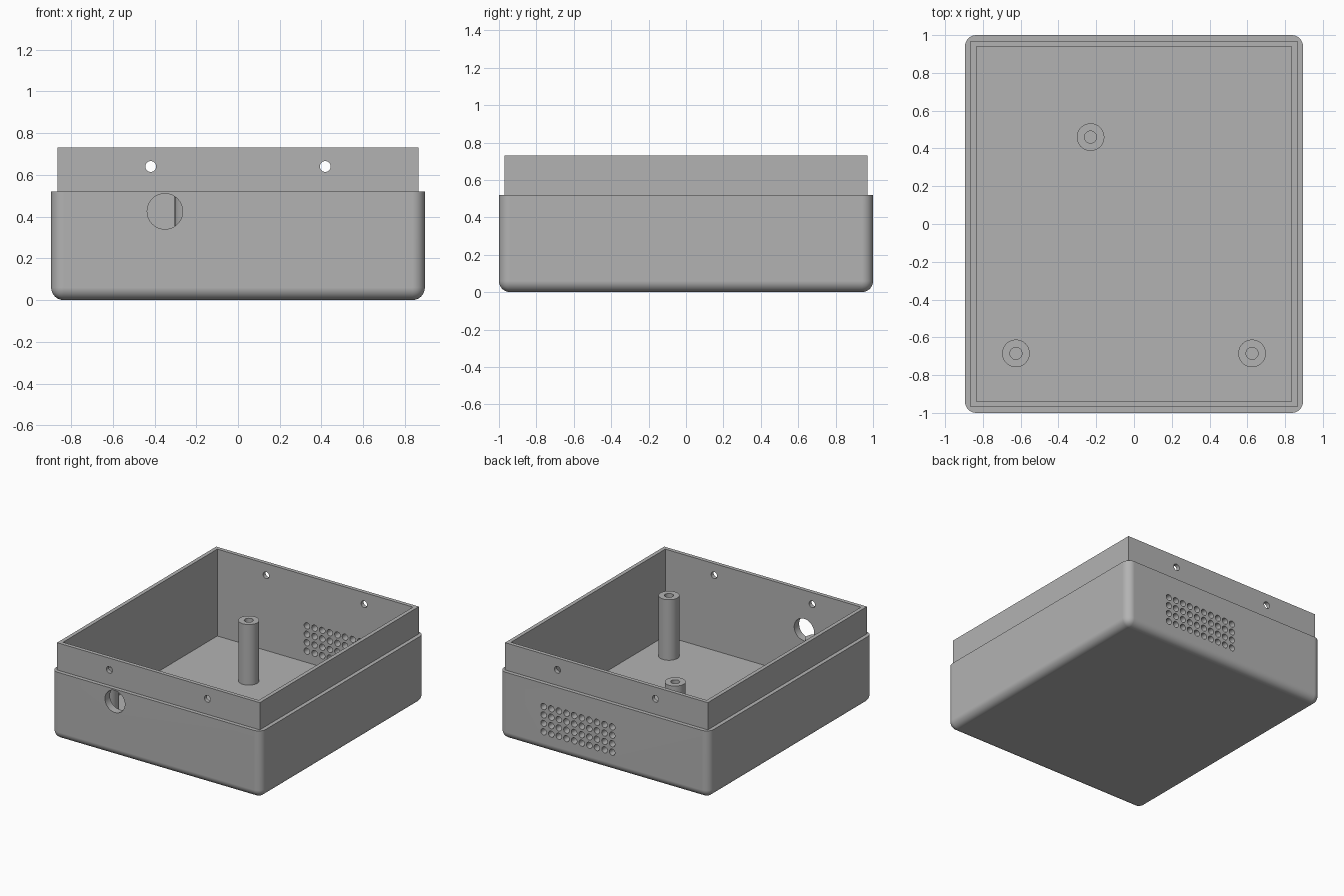
import bpy
import bmesh
from math import pi, radians
from mathutils import Matrix

cube = bpy.data.objects.get("Cube")
if cube:
    bpy.data.objects.remove(cube, do_unlink=True)

HALF_X, HALF_Y = 0.895, 1.0
STEP = 0.03            # ledge width, also the lip wall thickness
BODY_TOP, LIP_TOP, FLOOR = 0.52, 0.73, 0.06
POST_TOP = 0.527

grey = bpy.data.materials.new("grey plastic")
grey.use_nodes = True
grey.diffuse_color = (0.45, 0.45, 0.45, 1)
grey.node_tree.nodes["Principled BSDF"].inputs["Base Color"].default_value = grey.diffuse_color


def make_object(name, bm):
    mesh = bpy.data.meshes.new(name)
    bmesh.ops.recalc_face_normals(bm, faces=bm.faces)
    bm.to_mesh(mesh)
    bm.free()
    mesh.materials.append(grey)
    obj = bpy.data.objects.new(name, mesh)
    bpy.context.collection.objects.link(obj)
    return obj


def block(inset, z0, z1):
    """Box with the enclosure's footprint, drawn in by inset."""
    bm = bmesh.new()
    size = (2 * (HALF_X - inset), 2 * (HALF_Y - inset), z1 - z0, 1)
    matrix = Matrix.Translation((0, 0, (z0 + z1) / 2)) @ Matrix.Diagonal(size)
    bmesh.ops.create_cube(bm, size=1, matrix=matrix)
    return bm


def add_drill(bm, x, y, z, radius, segments):
    """Cylinder along y that pierces one wall."""
    matrix = Matrix.Translation((x, y, z)) @ Matrix.Rotation(pi / 2, 4, "X")
    bmesh.ops.create_cone(bm, cap_ends=True, segments=segments, radius1=radius,
                          radius2=radius, depth=0.3, matrix=matrix)


def activate(obj):
    bpy.ops.object.select_all(action="DESELECT")
    obj.select_set(True)
    bpy.context.view_layer.objects.active = obj


def combine(target, tool, operation):
    mod = target.modifiers.new(operation.title(), "BOOLEAN")
    mod.operation, mod.solver, mod.object = operation, "EXACT", tool
    activate(target)
    bpy.ops.object.modifier_apply(modifier=mod.name)
    bpy.data.objects.remove(tool, do_unlink=True)


def smooth(obj):
    activate(obj)
    bpy.ops.object.shade_smooth_by_angle(angle=radians(30))
    mod = obj.modifiers.new("Even shading", "WEIGHTED_NORMAL")
    mod.keep_sharp = True


# Body: rounded upright and bottom edges, flat top
bm = block(0, 0, BODY_TOP)
rounded = [e for e in bm.edges if min(v.co.z for v in e.verts) < 0.01]
bmesh.ops.bevel(bm, geom=rounded, offset=0.06, segments=8, profile=0.5, affect="EDGES")
enclosure = make_object("enclosure", bm)

# Sharp-cornered lip, then the cavity
combine(enclosure, make_object("lip", block(STEP, 0.1, LIP_TOP)), "UNION")
combine(enclosure, make_object("cavity", block(2 * STEP, FLOOR, 1)), "DIFFERENCE")

# Wall holes: cable port, lip screw holes and vent grille
bm = bmesh.new()
add_drill(bm, -0.35, -HALF_Y, 0.425, 0.085, 48)
for x in (-0.418, 0.418):
    for y in (-HALF_Y, HALF_Y):
        add_drill(bm, x, y, 0.64, 0.026, 24)
for column in range(10):
    for row in range(4):
        add_drill(bm, -0.07 + 0.065 * column, HALF_Y, 0.147 + 0.065 * row, 0.024, 20)
combine(enclosure, make_object("drills", bm), "DIFFERENCE")
smooth(enclosure)

# Hollow mounting posts
for name, x, y in (("back_post", -0.23, 0.46),
                   ("front_right_post", -0.625, -0.685),
                   ("front_left_post", 0.625, -0.685)):
    bm = bmesh.new()
    profile = [(0.073, FLOOR), (0.073, POST_TOP), (0.032, POST_TOP), (0.032, FLOOR)]
    verts = [bm.verts.new((r, 0, z)) for r, z in profile]
    edges = [bm.edges.new(pair) for pair in zip(verts, verts[1:])]
    bmesh.ops.spin(bm, geom=verts + edges, cent=(0, 0, 0), axis=(0, 0, 1),
                   angle=2 * pi, steps=40, use_merge=True)
    bmesh.ops.remove_doubles(bm, verts=bm.verts, dist=0.0001)
    post = make_object(name, bm)
    post.location = (x, y, 0)
    smooth(post)
